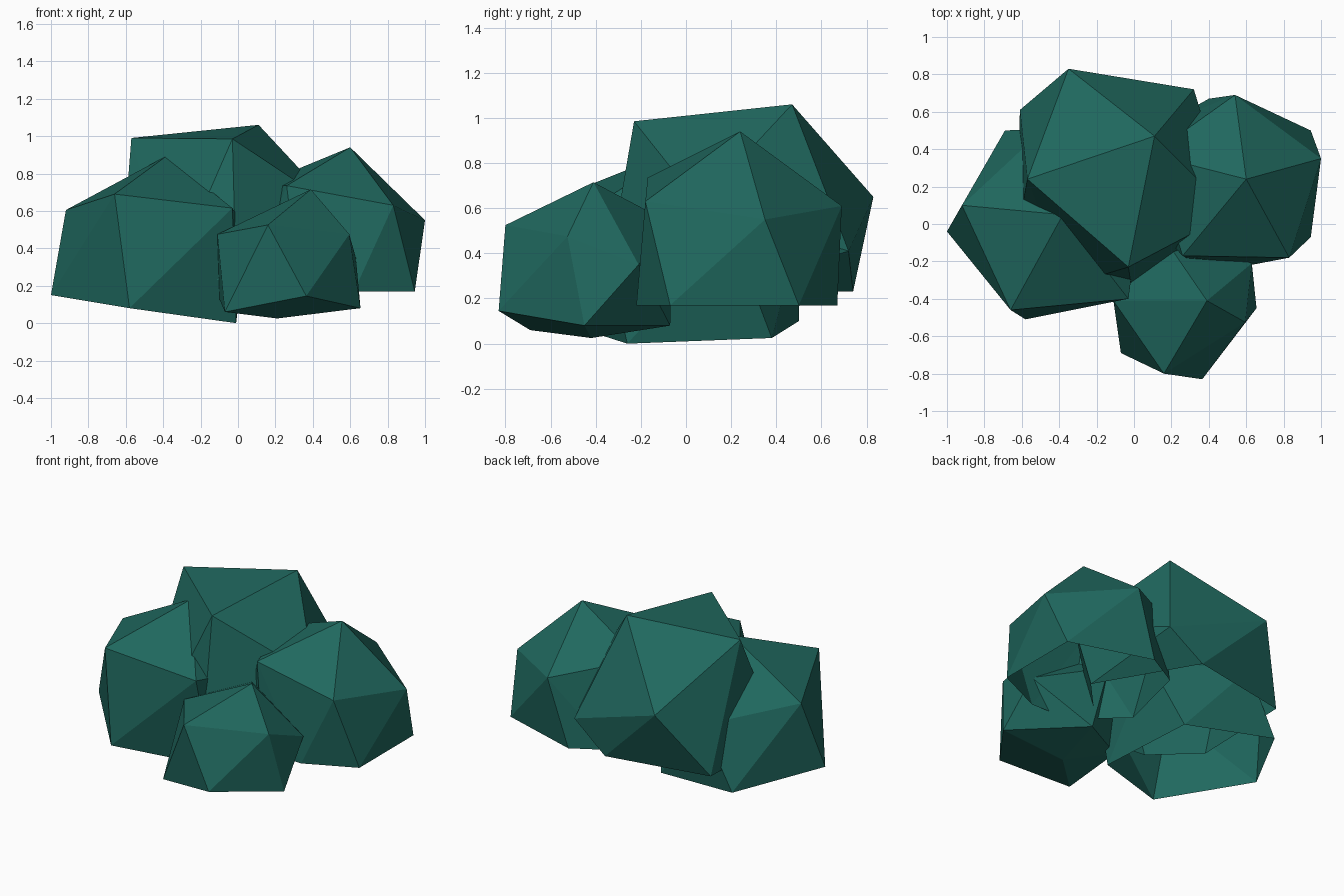
import bpy, bmesh, math

if "Cube" in bpy.data.objects:
    bpy.data.objects.remove(bpy.data.objects["Cube"])

leaf = bpy.data.materials.new("dark teal leaf")
leaf.diffuse_color = (0.014, 0.138, 0.112, 1)
leaf.use_nodes = True
leaf.node_tree.nodes["Principled BSDF"].inputs["Base Color"].default_value = leaf.diffuse_color


def clump(name, crown, base, hollow=True):
    """One flat-faced leaf clump: convex hull of its crown and base corners, open below if hollow."""
    bm = bmesh.new()
    for p in crown + base:
        bm.verts.new(p)
    hull = bmesh.ops.convex_hull(bm, input=bm.verts[:])
    inner = [v for v in hull["geom_interior"] if isinstance(v, bmesh.types.BMVert)]
    bmesh.ops.delete(bm, geom=inner, context="VERTS")
    bmesh.ops.recalc_face_normals(bm, faces=bm.faces[:])
    if hollow:
        floor = [f for f in bm.faces if f.normal.z < -0.85]
        bmesh.ops.delete(bm, geom=floor, context="FACES")
    bmesh.ops.dissolve_limit(bm, angle_limit=math.radians(1.5),
                             verts=bm.verts[:], edges=bm.edges[:])
    me = bpy.data.meshes.new(name)
    bm.to_mesh(me)
    bm.free()
    me.materials.append(leaf)
    ob = bpy.data.objects.new(name, me)
    bpy.context.collection.objects.link(ob)


# tall clump at the back, cut flat underneath
clump("back_clump",
      [(.11, .47, 1.06), (-.03, -.23, .985), (-.57, .24, .99), (-.35, .83, .65),
       (.32, .72, .41), (.52, .06, .62)],
      [(-.61, .61, .23), (.08, .74, .23), (.44, .12, .23),
       (-.01, -.36, .23), (-.36, -.33, .23), (-.63, -.08, .23)])

# left clump, base slightly tilted
clump("left_clump",
      [(-.38, .05, .895), (-.66, -.46, .69), (-.03, -.40, .615), (-.92, .10, .605),
       (-.48, .51, .50), (.05, .20, .50)],
      [(-.58, -.51, .08), (-1.0, -.04, .15), (-.01, -.26, .0), (-.08, .38, .025),
       (-.69, .50, .10)])

# right clump, cut flat underneath
clump("right_clump",
      [(.60, .24, .94), (.54, .69, .61), (1.0, .35, .55), (.83, -.18, .63),
       (.26, -.17, .735), (.09, .37, .73)],
      [(.945, -.07, .17), (.945, .50, .17), (.40, .67, .17), (.62, -.22, .17),
       (.33, -.21, .17), (.17, .54, .17), (.05, .05, .17)])

# small whole clump in front
clump("front_clump",
      [(.39, -.41, .715), (.16, -.80, .525), (.595, -.525, .475), (-.11, -.41, .475),
       (.63, -.21, .35), (.15, -.06, .53)],
      [(.365, -.83, .145), (-.07, -.69, .06), (.21, -.42, .025), (.655, -.45, .08),
       (.27, -.07, .08), (-.10, -.30, .13)], hollow=False)
